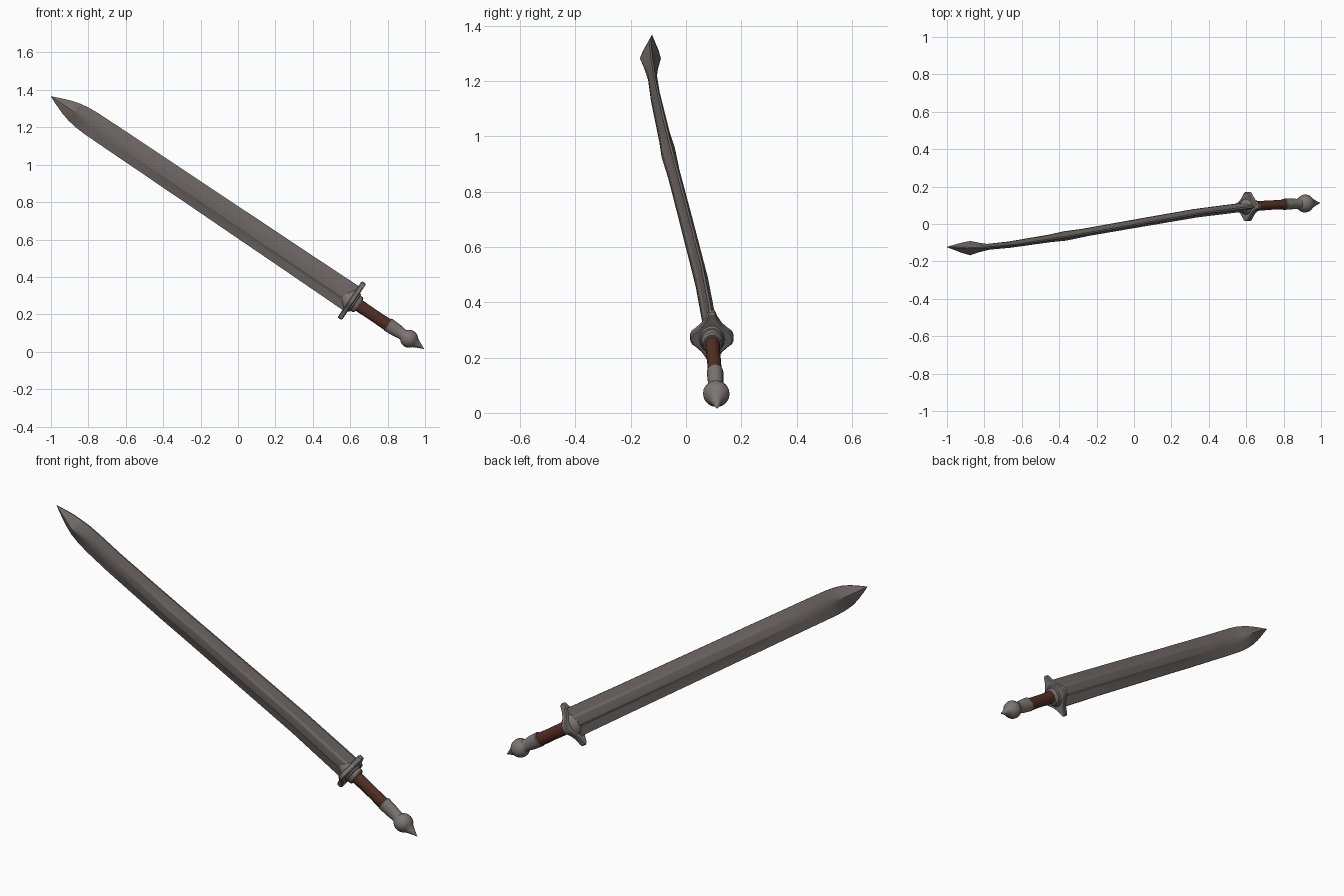
import bpy, bmesh, math

if "Cube" in bpy.data.objects:
    bpy.data.objects.remove(bpy.data.objects["Cube"])

# sword frame: s runs from tip to pommel, v across the blade, n through it (y)
TIP = (-1.0, 1.365)
D = (0.8297, -0.5582)
V = (0.5582, 0.8297)
BEND = [(0, -.123), (.15, -.129), (.35, -.117), (.72, -.07), (1.2, 0.0),
        (1.56, .053), (1.92, .092), (2.17, .105), (2.42, .113)]


def bend(s):
    s = max(0, min(2.4199, s))
    for (a, ya), (b, yb) in zip(BEND, BEND[1:]):
        if s <= b:
            return ya + (yb - ya) * (s - a) / (b - a)


def place(s, v, n):
    return (TIP[0] + s * D[0] + v * V[0], bend(s) + n, TIP[1] + s * D[1] + v * V[1])


def material(name, rgb):
    m = bpy.data.materials.new(name)
    m.diffuse_color = (*rgb, 1)
    m.use_nodes = True
    m.node_tree.nodes["Principled BSDF"].inputs["Base Color"].default_value = m.diffuse_color
    return m


steel = material("dull_steel", (0.17, 0.15, 0.14))
fitting = material("fitting_steel", (0.20, 0.18, 0.17))
leather = material("brown_leather", (0.085, 0.028, 0.018))


def loft(name, sections, mat, angle=30):
    """sections: list of (s, [(v, n), ...]) rings with equal point counts"""
    bm = bmesh.new()
    rings = [[bm.verts.new(place(s, v, n)) for v, n in pts] for s, pts in sections]
    k = len(rings[0])
    for a, b in zip(rings, rings[1:]):
        for i in range(k):
            j = (i + 1) % k
            bm.faces.new((a[i], a[j], b[j], b[i]))
    bm.faces.new(rings[0])
    bm.faces.new(rings[-1])
    bmesh.ops.recalc_face_normals(bm, faces=bm.faces)
    me = bpy.data.meshes.new(name)
    bm.to_mesh(me)
    bm.free()
    me.materials.append(mat)
    ob = bpy.data.objects.new(name, me)
    bpy.context.collection.objects.link(ob)
    bpy.ops.object.select_all(action='DESELECT')
    ob.select_set(True)
    bpy.context.view_layer.objects.active = ob
    bpy.ops.object.shade_smooth_by_angle(angle=math.radians(angle))
    return ob


def ellipse(a, b, off=0, k=24):
    return [(off + a * math.cos(2 * math.pi * i / k), b * math.sin(2 * math.pi * i / k)) for i in range(k)]


def turned(name, profile, mat, off=-0.008):
    return loft(name, [(s, ellipse(a, b, off)) for s, a, b in profile], mat)


# blade: thin edges, flat bevels and a raised central ridge
def blade_section(w, e, f, r, band):
    q = [(w, e), (band + .012 * w / .07, f), (band, r), (0, r * 1.06)]
    top = q + [(-v, n) for v, n in reversed(q[:-1])]
    return top + [(v, -n) for v, n in reversed(top)]


blade = [(0, .001, .001, .001, .001, .0003), (.05, .022, .002, .012, .014, .002),
         (.10, .041, .003, .024, .027, .003), (.15, .055, .003, .031, .036, .004),
         (.20, .063, .003, .021, .025, .010), (.26, .067, .003, .013, .015, .016),
         (.40, .068, .003, .013, .016, .018), (.66, .069, .004, .014, .019, .020),
         (.76, .070, .004, .016, .024, .020), (.90, .070, .004, .014, .020, .020),
         (1.2, .072, .004, .014, .021, .020), (1.6, .074, .004, .014, .022, .020),
         (1.94, .077, .005, .015, .023, .020)]
loft("blade", [(s, blade_section(*p)) for s, *p in blade], steel, 15)

# guard: four-pointed plate with concave sides
quarter = [(.117, 0), (.112, .011), (.085, .021), (.058, .037), (.038, .056), (.024, .072), (.010, .078)]
half = quarter + [(-v, n) for v, n in reversed(quarter)]
outline = half + [(v, -n) for v, n in reversed(half[1:-1])]


def plate(k):
    return [(v * k - .008, n * k) for v, n in outline]


loft("guard", [(1.930, plate(.93)), (1.935, plate(1)), (1.953, plate(1)), (1.958, plate(.93))], fitting)

# bosses on both faces of the guard
turned("blade_boss", [(1.895, .030, .026), (1.915, .046, .034), (1.935, .062, .044)], fitting)
turned("grip_boss", [(1.95, .062, .048), (1.966, .055, .042), (1.968, .049, .038),
                     (1.984, .048, .036), (1.990, .042, .032)], fitting)

# grip
turned("grip", [(1.97, .034, .027), (2.02, .033, .026), (2.10, .032, .025), (2.20, .034, .026)], leather)

# pommel: collar, ball and pointed end
prof = [(2.172, .034, .027), (2.176, .038, .030), (2.235, .035, .028), (2.262, .030, .027)]
R, C = .048, 2.312
for i in range(9):
    a = math.radians(-50 + i * 13)
    prof.append((C + R * math.sin(a), R * math.cos(a), R * math.cos(a)))
prof += [(2.362, .022, .022), (2.385, .011, .011), (2.408, .001, .001)]
turned("pommel", prof, fitting, -.006)
